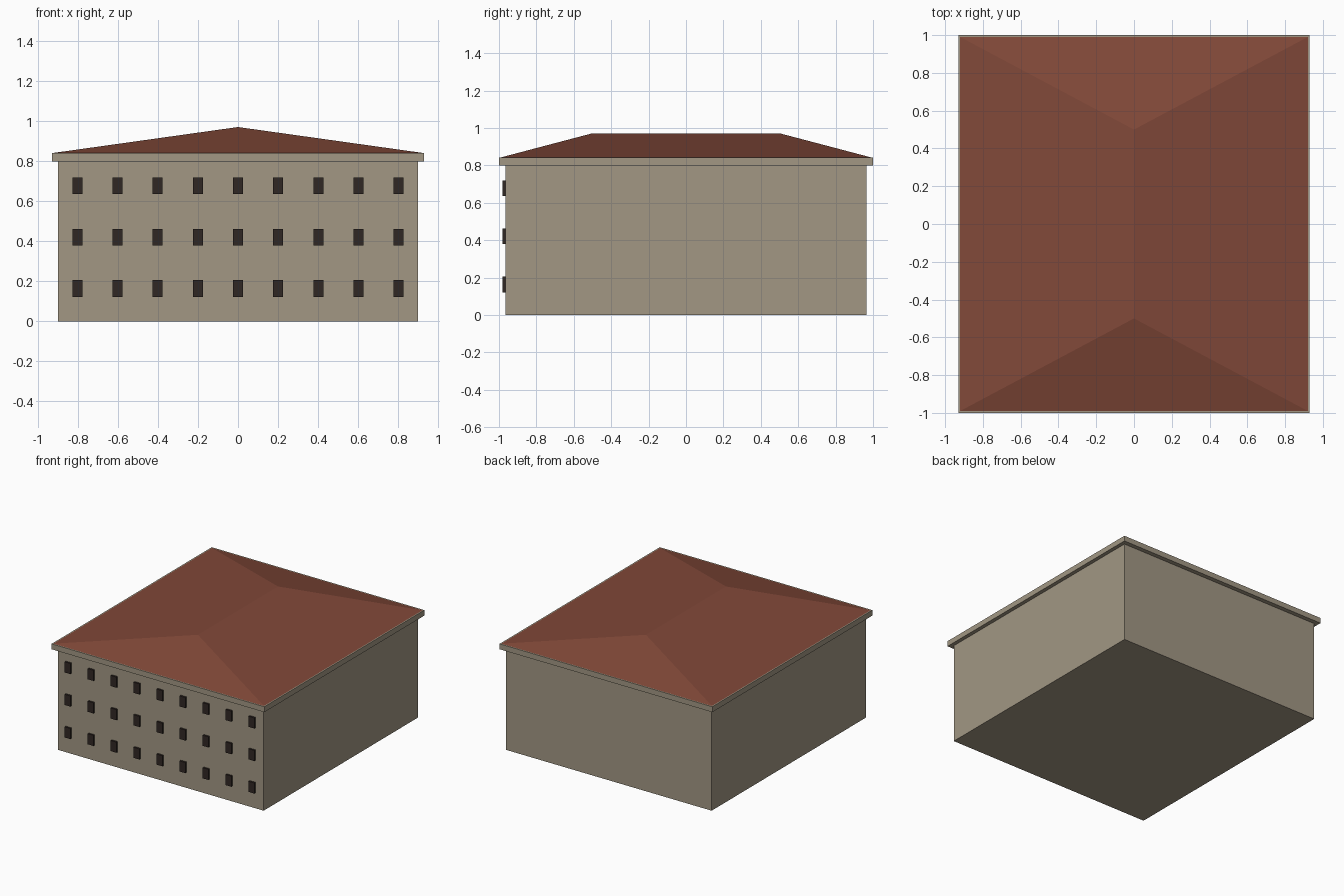
import bpy, bmesh

if "Cube" in bpy.data.objects:
    bpy.data.objects.remove(bpy.data.objects["Cube"])


def material(name, rgb):
    m = bpy.data.materials.new(name)
    m.diffuse_color = (*rgb, 1)
    m.use_nodes = True
    m.node_tree.nodes["Principled BSDF"].inputs["Base Color"].default_value = m.diffuse_color
    return m


def add_box(bm, lo, hi):
    verts = bmesh.ops.create_cube(bm, size=1)["verts"]
    for v in verts:
        v.co = [hi[i] if v.co[i] > 0 else lo[i] for i in range(3)]


def finish(name, bm, mat):
    bmesh.ops.recalc_face_normals(bm, faces=bm.faces)
    mesh = bpy.data.meshes.new(name)
    bm.to_mesh(mesh)
    bm.free()
    mesh.materials.append(mat)
    obj = bpy.data.objects.new(name, mesh)
    bpy.context.collection.objects.link(obj)
    return obj


stone = material("stone", (0.36, 0.31, 0.23))
tile = material("roof_tile", (0.22, 0.065, 0.04))
dark = material("window_dark", (0.03, 0.02, 0.017))

# Main walls
bm = bmesh.new()
add_box(bm, (-0.9, -0.965, 0), (0.9, 0.965, 0.8))
finish("walls", bm, stone)

# Overhanging eave slab
bm = bmesh.new()
add_box(bm, (-0.93, -1, 0.8), (0.93, 1, 0.843))
finish("eave_slab", bm, stone)

# Hipped roof with the ridge running front to back
bm = bmesh.new()
base = [bm.verts.new((x, y, 0.843)) for x, y in
        ((-0.92, -0.99), (0.92, -0.99), (0.92, 0.99), (-0.92, 0.99))]
front, back = [bm.verts.new((0, y, 0.972)) for y in (-0.5, 0.5)]
a, b, c, d = base
for face in ((a, b, front), (b, c, back, front), (c, d, back),
             (d, a, front, back), (d, c, b, a)):
    bm.faces.new(face)
finish("hipped_roof", bm, tile)

# Three rows of nine windows on the front
bm = bmesh.new()
for z in (0.164, 0.421, 0.678):
    for i in range(-4, 5):
        x = i * 0.201
        add_box(bm, (x - 0.025, -0.98, z - 0.042), (x + 0.025, -0.96, z + 0.042))
finish("front_windows", bm, dark)
